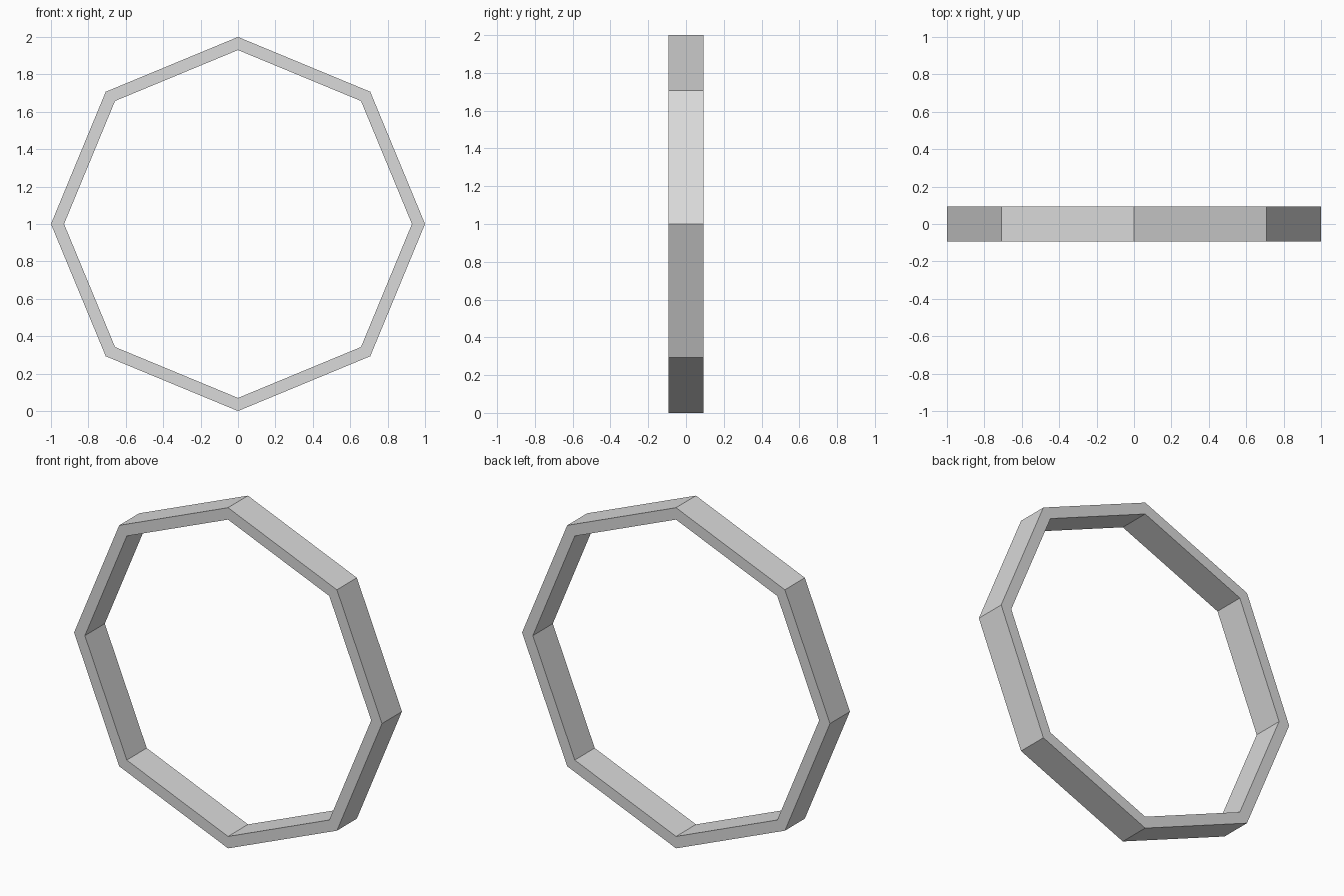
import bpy, bmesh, math

if "Cube" in bpy.data.objects:
    bpy.data.objects.remove(bpy.data.objects["Cube"])

SIDES, R_OUT, R_IN, HALF_DEPTH = 8, 1.0, 0.93, 0.0925

grey = bpy.data.materials.new("light_grey")
grey.diffuse_color = (0.7, 0.7, 0.7, 1)
grey.use_nodes = True
grey.node_tree.nodes["Principled BSDF"].inputs["Base Color"].default_value = grey.diffuse_color

# Octagonal ring: a rectangular section swept around the y axis
bm = bmesh.new()
section = [(R_OUT, -HALF_DEPTH), (R_OUT, HALF_DEPTH),
           (R_IN, HALF_DEPTH), (R_IN, -HALF_DEPTH)]
loops = []
for i in range(SIDES):
    a = 2 * math.pi * i / SIDES
    loops.append([bm.verts.new((r * math.cos(a), y, 1 + r * math.sin(a)))
                  for r, y in section])
for i in range(SIDES):
    p, q = loops[i], loops[(i + 1) % SIDES]
    for j in range(4):
        k = (j + 1) % 4
        bm.faces.new((p[j], p[k], q[k], q[j]))
bmesh.ops.recalc_face_normals(bm, faces=bm.faces)

mesh = bpy.data.meshes.new("octagonal_ring")
bm.to_mesh(mesh)
bm.free()
mesh.materials.append(grey)
ring = bpy.data.objects.new("octagonal_ring", mesh)
bpy.context.collection.objects.link(ring)
